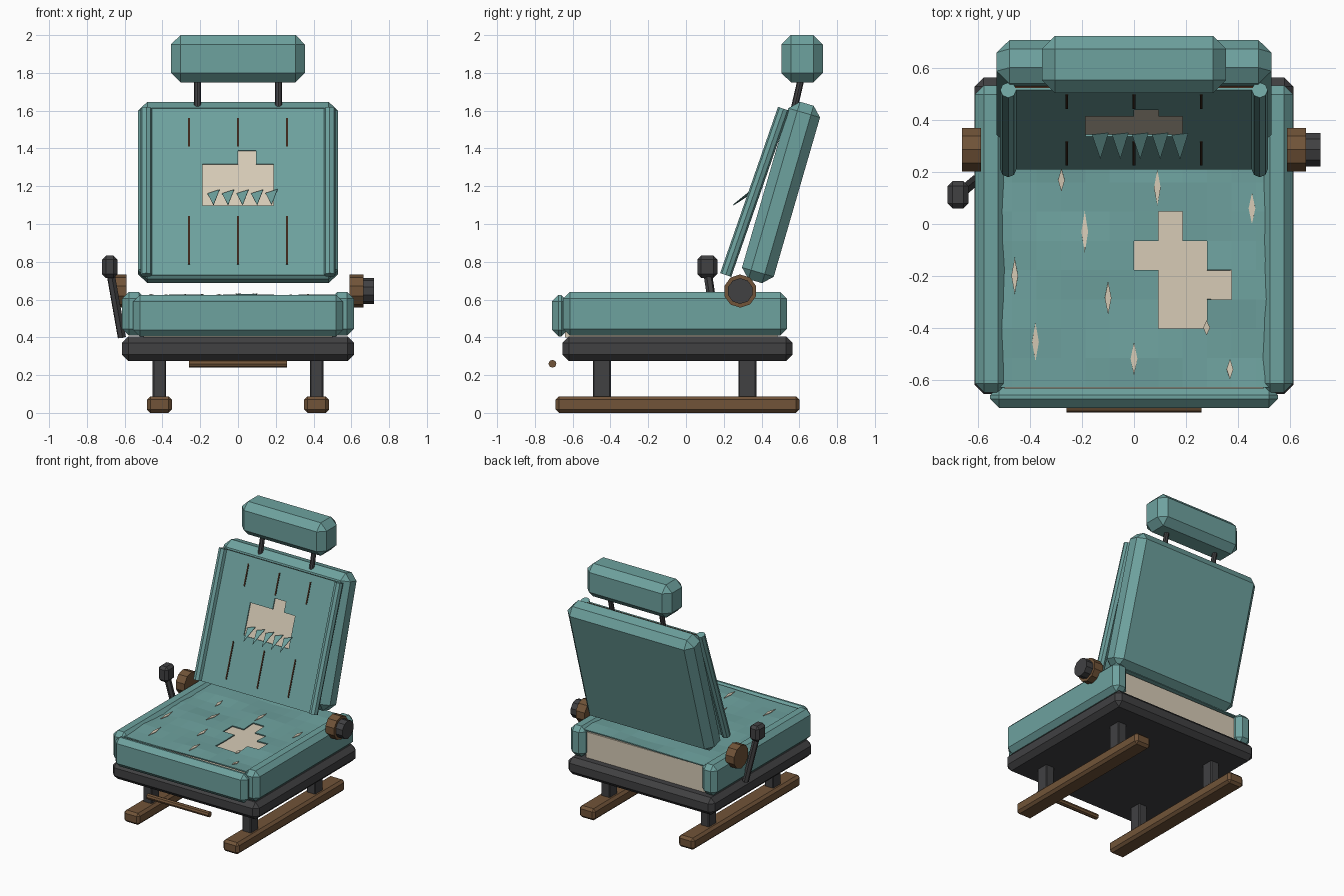
import bpy, bmesh, math
from math import sin, radians
from mathutils import Matrix, Vector

cube = bpy.data.objects.get("Cube")
if cube:
    bpy.data.objects.remove(cube, do_unlink=True)


def material(name, rgb):
    m = bpy.data.materials.new(name)
    m.use_nodes = True
    m.diffuse_color = (*rgb, 1)
    m.node_tree.nodes["Principled BSDF"].inputs["Base Color"].default_value = (*rgb, 1)
    return m


TEAL = material("teal fabric", (0.155, 0.36, 0.345))
CREAM = material("cream foam", (0.68, 0.60, 0.47))
DARK = material("dark metal", (0.052, 0.052, 0.055))
BROWN = material("rusty brown", (0.165, 0.088, 0.04))
SEAM = material("dark brown seam", (0.045, 0.02, 0.01))


def finish(name, bm, mat, matrix=Matrix()):
    bmesh.ops.recalc_face_normals(bm, faces=bm.faces)
    mesh = bpy.data.meshes.new(name)
    bm.to_mesh(mesh)
    bm.free()
    mesh.materials.append(mat)
    ob = bpy.data.objects.new(name, mesh)
    ob.matrix_world = matrix
    bpy.context.collection.objects.link(ob)
    return ob


def box(name, mat, x, y, z, bevel=0, matrix=Matrix()):
    """Chamfered box from (min, max) ranges."""
    bm = bmesh.new()
    bmesh.ops.create_cube(bm, size=1)
    for v in bm.verts:
        v.co = [(r[0] + r[1]) / 2 + c * (r[1] - r[0]) for c, r in zip(v.co, (x, y, z))]
    if bevel:
        bmesh.ops.bevel(bm, geom=bm.edges[:], offset=bevel, segments=1, affect='EDGES')
    return finish(name, bm, mat, matrix)


def rod(name, mat, a, b, radius, sides=8, matrix=Matrix()):
    """Cylinder between two points."""
    a, b = Vector(a), Vector(b)
    bm = bmesh.new()
    bmesh.ops.create_cone(bm, cap_ends=True, segments=sides, radius1=radius,
                          radius2=radius, depth=(b - a).length)
    turn = (b - a).to_track_quat('Z', 'Y').to_matrix().to_4x4()
    return finish(name, bm, mat, matrix @ Matrix.Translation((a + b) / 2) @ turn)


def thicken(ob, depth):
    mod = ob.modifiers.new("thickness", 'SOLIDIFY')
    mod.thickness = depth
    mod.offset = -1


def sheet(name, cols, rows, cell, holes, height, matrix):
    """Fabric grid centred on x, starting at y = 0, with torn-out cells."""
    bm = bmesh.new()
    grid = [[bm.verts.new(((c - cols / 2) * cell[0], r * cell[1],
                           height((c - cols / 2) * cell[0], r * cell[1])))
             for c in range(cols + 1)] for r in range(rows + 1)]
    for r in range(rows):
        for c in range(cols):
            if c not in holes.get(r, ()):
                bm.faces.new((grid[r][c], grid[r][c + 1], grid[r + 1][c + 1], grid[r + 1][c]))
    ob = finish(name, bm, TEAL, matrix)
    # Keep the sheet facing outward
    if ob.data.polygons[0].normal.z < 0:
        ob.data.flip_normals()
    thicken(ob, 0.008)
    return ob


# Seat frame, legs and floor rails
box("seat_frame", DARK, (-.615, .615), (-.655, .565), (.275, .405), .035)
for s, side in ((1, "left"), (-1, "right")):
    xc = .416 * s
    box(f"rail_{side}", BROWN, (xc - .066, xc + .066), (-.69, .6), (0, .088), .018)
    for yc, end in ((-.445, "front"), (.325, "rear")):
        box(f"leg_{end}_{side}", DARK, (xc - .036, xc + .036), (yc - .047, yc + .047),
            (.08, .285), .006)
rod("adjuster_bar", BROWN, (-.26, -.707, .26), (.26, -.707, .26), .021)

# Seat cushion: foam core and padded bolsters
box("seat_foam", CREAM, (-.5, .5), (-.64, .485), (.4, .6))
box("front_bolster", TEAL, (-.555, .555), (-.71, -.625), (.405, .625), .035)
for s, side in ((1, "left"), (-1, "right")):
    box(f"seat_bolster_{side}", TEAL, sorted((.49 * s, .613 * s)), (-.65, .535),
        (.41, .64), .035)


# Worn seat cover with gentle waves and torn cells
def wave(x, y):
    return .006 * sin(9 * x + 1) * sin(11 * y) + .004 * sin(17 * y + 5 * x)


SEAT = Matrix.Translation((0, -.63, .62))
sheet("seat_cover", 12, 10, (.094, .113),
      {2: (7, 8), 3: (7, 8, 9), 4: (6, 7, 8), 5: (7,)}, wave, SEAT)

# Narrow rips in the seat cover: x, y, length
RIPS = [(-.28, .17, .09), (.09, .14, .14), (-.19, -.03, .16), (-.46, -.2, .14),
        (-.1, -.285, .13), (-.38, -.455, .15), (0, -.52, .13), (.37, -.56, .08),
        (.455, .06, .12), (.28, -.4, .06)]
bm = bmesh.new()
for x, y, length in RIPS:
    corners = [(x, y - length / 2), (x + .013, y), (x, y + length / 2), (x - .013, y)]
    bm.faces.new([bm.verts.new((px, py + .63, wave(px, py + .63) + .005))
                  for px, py in corners])
rips = finish("seat_rips", bm, CREAM, SEAT)
thicken(rips, .004)

# Backrest shell, leaning back
SHELL = Matrix.Rotation(radians(-16.2), 4, 'X')
box("backrest_shell", TEAL, (-.53, .53), (.07, .245), (.772, 1.75), .05, SHELL)

# Backrest front cover in its own leaning frame: y runs up, z points forward
PANEL = Matrix.Translation((0, .21, .73)) @ Matrix.Rotation(radians(70.8), 4, 'X')
TALL = .932
sheet("backrest_cover", 10, 12, (.094, TALL / 12),
      {5: range(3, 7), 6: range(3, 7), 7: range(3, 7), 8: (5,)}, lambda x, y: 0, PANEL)
box("backrest_foam", CREAM, (-.25, .25), (.34, .74), (-.018, -.009), 0, PANEL)
box("backrest_top_seam", SEAM, (-.46, .46), (TALL - .02, TALL), (-.016, -.009), 0, PANEL)
for s, side in ((1, "left"), (-1, "right")):
    rod(f"backrest_bolster_{side}", TEAL, (.485 * s, 0, 0), (.485 * s, TALL, 0), .031, 8, PANEL)
for i, x in enumerate((-.26, 0, .26)):
    for part, low, high in (("lower", .06, .33), ("upper", .72, .88)):
        box(f"stitch_{part}_{i + 1}", SEAM, (x - .005, x + .005), (low, high),
            (-.002, .004), 0, PANEL)

# Torn flaps hanging out of the backrest
bm = bmesh.new()
for i in range(5):
    x = -.13 + i * .077
    bm.faces.new([bm.verts.new(p) for p in
                  ((x - .032, .452, .015), (x, .363, .084), (x + .032, .474, .015))])
flaps = finish("torn_flaps", bm, TEAL, PANEL)
thicken(flaps, .003)

# Headrest on two posts
box("headrest", TEAL, (-.355, .355), (.505, .725), (1.75, 2), .05)
for s, side in ((1, "left"), (-1, "right")):
    rod(f"headrest_post_{side}", DARK, (.215 * s, .57, 1.6), (.215 * s, .612, 1.78), .018)

# Recline hinges, knob and lever
for s, side in ((1, "left"), (-1, "right")):
    rod(f"hinge_{side}", BROWN, (.59 * s, .287, .645), (.664 * s, .287, .645), .088, 10)
rod("recline_knob", DARK, (.66, .287, .645), (.72, .287, .645), .068, 10)
rod("lever_stem", DARK, (-.615, .165, .4), (-.675, .115, .74), .023, 6)
box("lever_handle", DARK, (-.72, -.638), (.06, .166), (.715, .832), .02)
